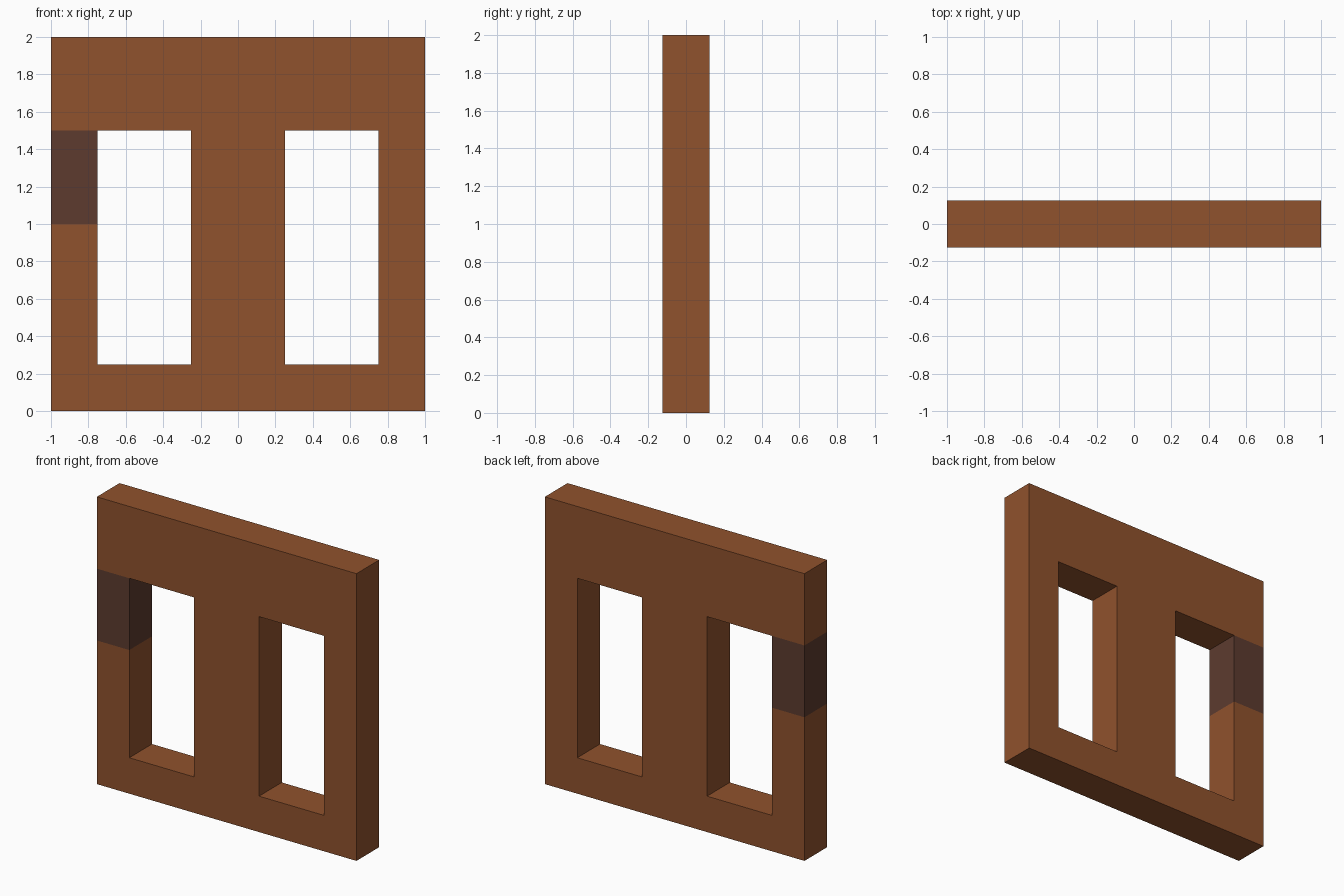
import bpy, bmesh

if "Cube" in bpy.data.objects:
    bpy.data.objects.remove(bpy.data.objects["Cube"])

DEPTH = 0.25
XS = [-1, -0.75, -0.25, 0.25, 0.75, 1]
ZS = [0, 0.25, 1, 1.5, 2]


def material(name, rgb):
    m = bpy.data.materials.new(name)
    m.diffuse_color = (*rgb, 1)
    m.use_nodes = True
    m.node_tree.nodes["Principled BSDF"].inputs["Base Color"].default_value = m.diffuse_color
    return m


def is_opening(i, j):
    return i in (1, 3) and j in (1, 2)


# Panel outline: grid cells with the two tall openings left out
bm = bmesh.new()
verts = [[bm.verts.new((x, -DEPTH / 2, z)) for z in ZS] for x in XS]
for i in range(len(XS) - 1):
    for j in range(len(ZS) - 1):
        if not is_opening(i, j):
            bm.faces.new((verts[i][j], verts[i + 1][j],
                          verts[i + 1][j + 1], verts[i][j + 1]))
# Thicken into a solid slab, keeping the front faces
front = bm.faces[:]
back = bmesh.ops.extrude_face_region(bm, geom=front, use_keep_orig=True)["geom"]
bmesh.ops.translate(bm, vec=(0, DEPTH, 0),
                    verts=[g for g in back if isinstance(g, bmesh.types.BMVert)])
bmesh.ops.recalc_face_normals(bm, faces=bm.faces[:])

# Dark block on the left stile, right through the thickness
for f in bm.faces:
    c = f.calc_center_median()
    f.material_index = int(c.x < -0.74 and 1.01 < c.z < 1.49)

mesh = bpy.data.meshes.new("window_panel")
bm.to_mesh(mesh)
bm.free()
mesh.materials.append(material("warm brown wood", (0.279, 0.084, 0.026)))
mesh.materials.append(material("dark brown block", (0.109, 0.044, 0.028)))
bpy.context.collection.objects.link(bpy.data.objects.new("window_panel", mesh))
